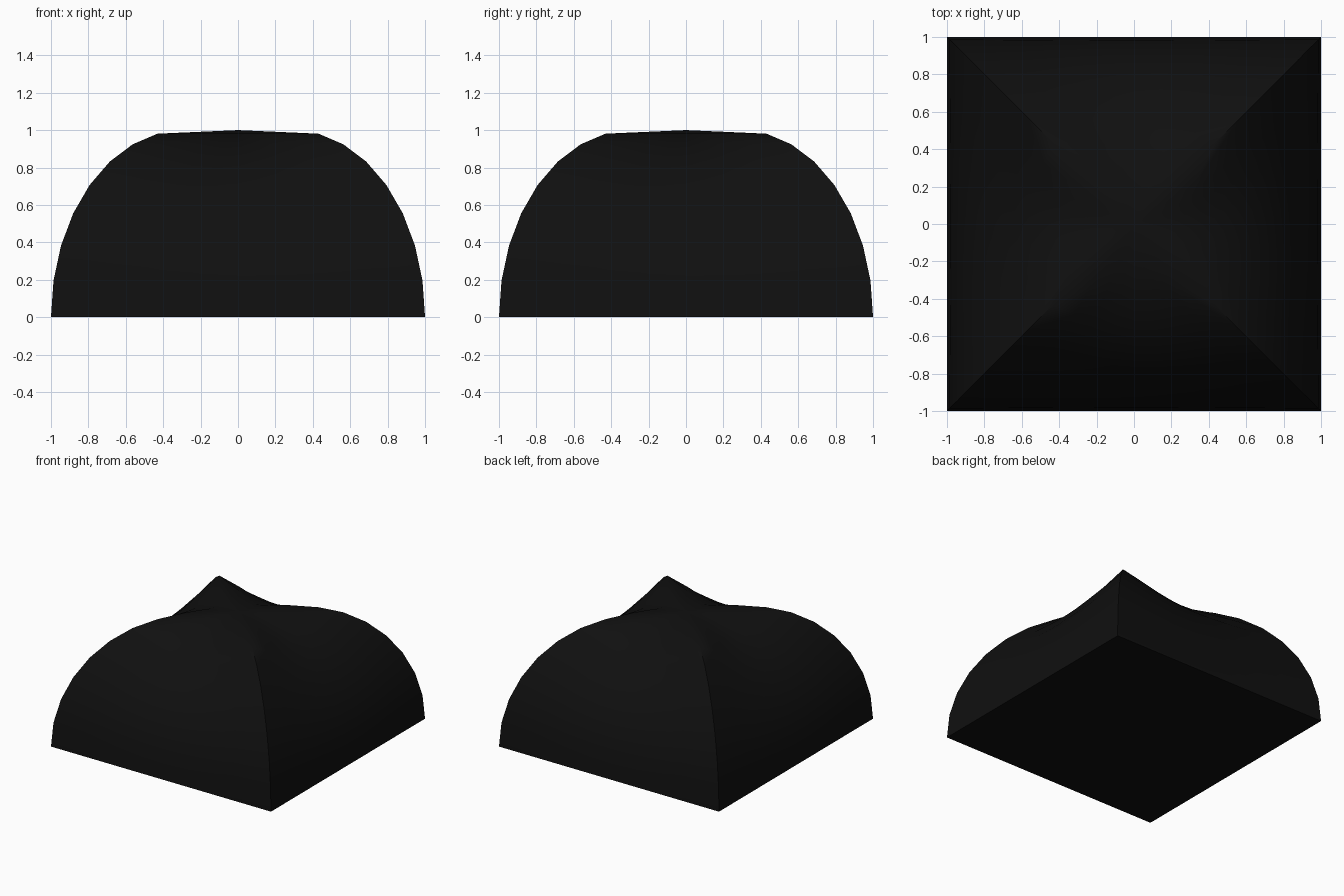
import bpy, bmesh, math

if "Cube" in bpy.data.objects:
    bpy.data.objects.remove(bpy.data.objects["Cube"])

SEGMENTS, RINGS = 32, 16

# Half sphere
bm = bmesh.new()
bmesh.ops.create_uvsphere(bm, u_segments=SEGMENTS, v_segments=RINGS, radius=1)
bmesh.ops.delete(bm, geom=[v for v in bm.verts if v.co.z < -0.01], context='VERTS')

# Push every vertex outwards so the round foot becomes a square; the pole stays put
for v in bm.verts:
    r = math.hypot(v.co.x, v.co.y)
    if r > 0.01:
        push = r / max(abs(v.co.x), abs(v.co.y)) - 1
        v.co.x *= (r + push) / r
        v.co.y *= (r + push) / r
    if abs(v.co.z) < 0.01:
        v.co.z = 0

# Flat base
rim = [e for e in bm.edges if e.is_boundary]
bmesh.ops.contextual_create(bm, geom=rim)
bmesh.ops.recalc_face_normals(bm, faces=bm.faces)

mesh = bpy.data.meshes.new("square_dome")
bm.to_mesh(mesh)
bm.free()
dome = bpy.data.objects.new("square_dome", mesh)
bpy.context.collection.objects.link(dome)

# Black material
black = bpy.data.materials.new("black")
black.diffuse_color = (0.005, 0.005, 0.005, 1)
black.use_nodes = True
black.node_tree.nodes["Principled BSDF"].inputs["Base Color"].default_value = black.diffuse_color
mesh.materials.append(black)

# Smooth sides with sharp corners
bpy.context.view_layer.objects.active = dome
dome.select_set(True)
bpy.ops.object.shade_smooth_by_angle(angle=math.radians(30))
